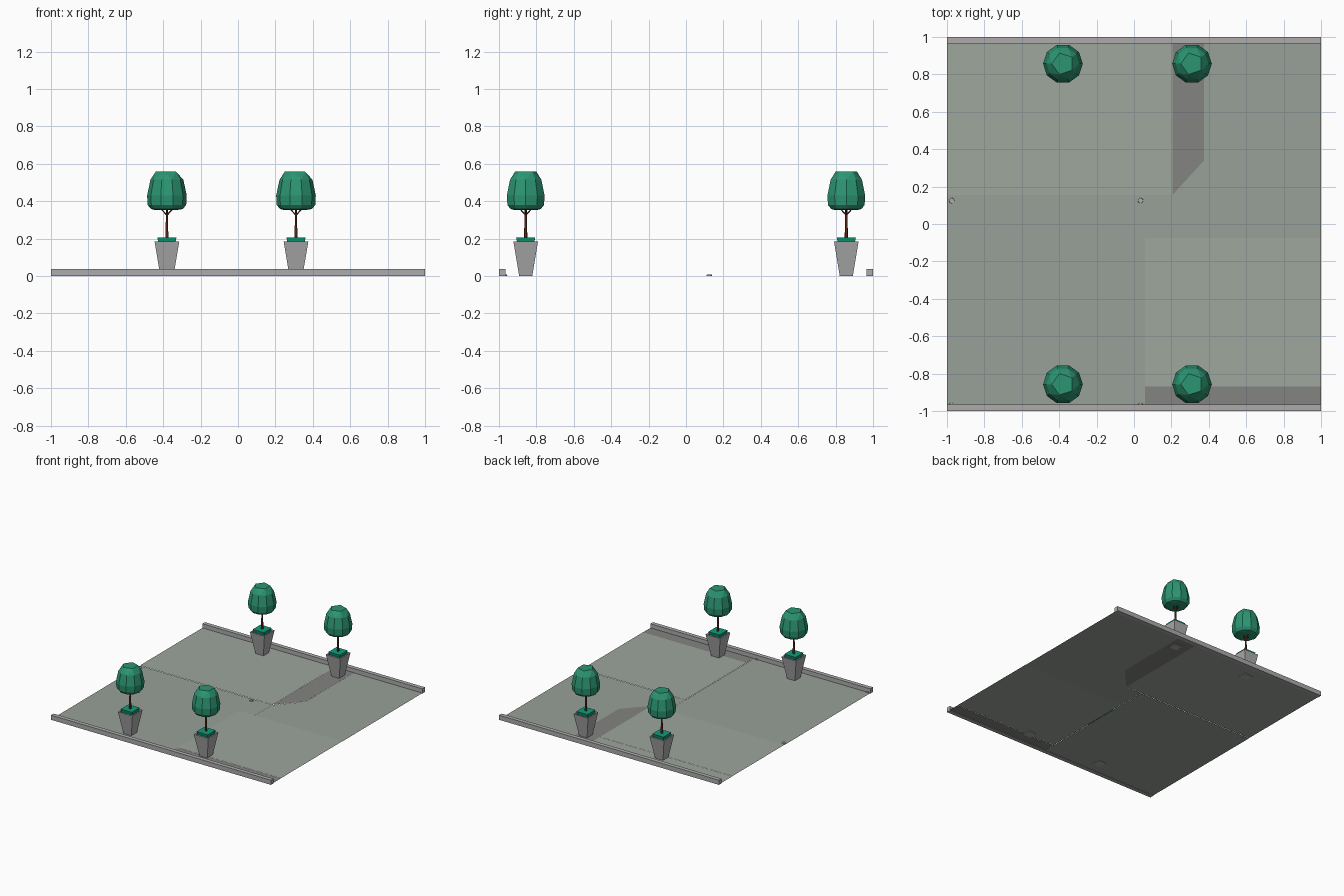
import bpy, bmesh
from math import cos, sin, pi
from mathutils import Vector

if "Cube" in bpy.data.objects:
    bpy.data.objects.remove(bpy.data.objects["Cube"])


def material(name, rgb):
    m = bpy.data.materials.new(name)
    m.diffuse_color = (*rgb, 1)
    m.use_nodes = True
    m.node_tree.nodes["Principled BSDF"].inputs["Base Color"].default_value = m.diffuse_color
    return m


PAVE_LIGHT = material("paving_light", (0.34, 0.385, 0.34))
PAVE_DARK = material("paving_dark", (0.31, 0.355, 0.315))
ASPHALT = material("asphalt", (0.23, 0.23, 0.22))
LEAF = material("leaf", (0.025, 0.30, 0.17))
SOIL = material("planter_cover", (0.005, 0.33, 0.19))
BARK = material("bark", (0.16, 0.035, 0.015))
STONE = material("stone", (0.42, 0.41, 0.41))


def finish(bm, name, mat):
    bmesh.ops.recalc_face_normals(bm, faces=bm.faces)
    me = bpy.data.meshes.new(name)
    bm.to_mesh(me)
    bm.free()
    me.materials.append(mat)
    ob = bpy.data.objects.new(name, me)
    bpy.context.collection.objects.link(ob)
    return ob


def panel(name, pts, z, mat):
    bm = bmesh.new()
    f = bm.faces.new([bm.verts.new((x, y, z)) for x, y in pts])
    f.normal_update()
    if f.normal.z < 0:
        f.normal_flip()
    me = bpy.data.meshes.new(name)
    bm.to_mesh(me)
    bm.free()
    me.materials.append(mat)
    bpy.context.collection.objects.link(bpy.data.objects.new(name, me))


def rect(x0, x1, y0, y1):
    return [(x0, y0), (x1, y0), (x1, y1), (x0, y1)]


def square_loft(name, rings, mat):
    """Stack of square rings (half width, z), closed at both ends."""
    bm = bmesh.new()
    loops = [[bm.verts.new((sx * h, sy * h, z))
              for sx, sy in ((-1, -1), (1, -1), (1, 1), (-1, 1))] for h, z in rings]
    for a, b in zip(loops, loops[1:]):
        for i in range(4):
            j = (i + 1) % 4
            bm.faces.new((a[i], a[j], b[j], b[i]))
    bm.faces.new(loops[0][::-1])
    bm.faces.new(loops[-1])
    return finish(bm, name, mat)


def add_stick(bm, p, q, r0, r1, sides=5):
    p, q = Vector(p), Vector(q)
    d = q - p
    ret = bmesh.ops.create_cone(bm, cap_ends=True, segments=sides,
                                radius1=r0, radius2=r1, depth=d.length)
    bmesh.ops.rotate(bm, verts=ret["verts"],
                     matrix=Vector((0, 0, 1)).rotation_difference(d).to_matrix())
    bmesh.ops.translate(bm, verts=ret["verts"], vec=(p + q) / 2)


# paving panels with slightly stepped levels
panel("paving_front_left", rect(-1, 0.06, -1, 0.155), 0.003, PAVE_DARK)
panel("paving_back_left", rect(-1, 0.205, 0.155, 0.825), 0.005, PAVE_LIGHT)
panel("paving_back_strip", rect(-1, 0.205, 0.825, 1), 0.004, PAVE_LIGHT)
panel("paving_middle", rect(0.06, 0.205, -0.075, 0.155), 0.004, PAVE_DARK)
panel("paving_front_right", rect(0.06, 1, -0.87, -0.075), 0.005, PAVE_LIGHT)
panel("paving_back_right", [(0.205, -0.075), (1, -0.075), (1, 1), (0.375, 1),
                            (0.375, 0.34), (0.205, 0.155)], 0.003, PAVE_DARK)
panel("asphalt_back", [(0.205, 0.155), (0.375, 0.34), (0.375, 1), (0.205, 1)], 0.004, ASPHALT)
panel("asphalt_front", rect(0.06, 1, -1, -0.87), 0.004, ASPHALT)

# curbs along front and back
for side, label in ((-1, "front"), (1, "back")):
    bm = bmesh.new()
    bmesh.ops.create_cube(bm, size=1)
    for v in bm.verts:
        v.co = (v.co.x * 2, v.co.y * 0.034 + side * 0.983, 0.019 + v.co.z * 0.038)
    finish(bm, "curb_" + label, STONE)

# ground studs
for x in (-0.975, 0.035):
    for y in (0.125, -0.97):
        bm = bmesh.new()
        add_stick(bm, (x, y, 0), (x, y, 0.009), 0.015, 0.013, 12)
        finish(bm, "ground_stud", STONE)


# prototype meshes of a potted tree
pot = square_loft("pot", [(0.035, 0), (0.066, 0.185), (0.055, 0.185), (0.053, 0.175)], STONE)
cover = square_loft("pot_cover", [(0.044, 0.172), (0.051, 0.205)], SOIL)

bm = bmesh.new()
add_stick(bm, (0, 0, 0.19), (0, 0, 0.36), 0.009, 0.006, 6)
for i in range(4):
    a = i * pi / 2
    add_stick(bm, (0, 0, 0.325), (0.034 * cos(a), 0.034 * sin(a), 0.362), 0.004, 0.003, 4)
trunk = finish(bm, "trunk", BARK)

# crown: hull over a pentagon cap and decagon rings
bm = bmesh.new()
for n, r, z in ((5, 0.06, 0.558), (10, 0.088, 0.515), (10, 0.106, 0.43),
                (10, 0.103, 0.38), (10, 0.085, 0.358), (5, 0.06, 0.352)):
    for i in range(n):
        a = pi + 2 * pi * i / n
        bm.verts.new((r * cos(a), r * sin(a), z))
bmesh.ops.convex_hull(bm, input=bm.verts)
bmesh.ops.dissolve_limit(bm, angle_limit=0.02, verts=bm.verts, edges=bm.edges)
crown = finish(bm, "crown", LEAF)

# place the four potted trees
spots = [(x, y) for x in (-0.38, 0.31) for y in (-0.857, 0.857)]
for part in (pot, cover, trunk, crown):
    for k, (x, y) in enumerate(spots):
        ob = part if k == 0 else part.copy()
        if k:
            bpy.context.collection.objects.link(ob)
        ob.location = (x, y, 0)
